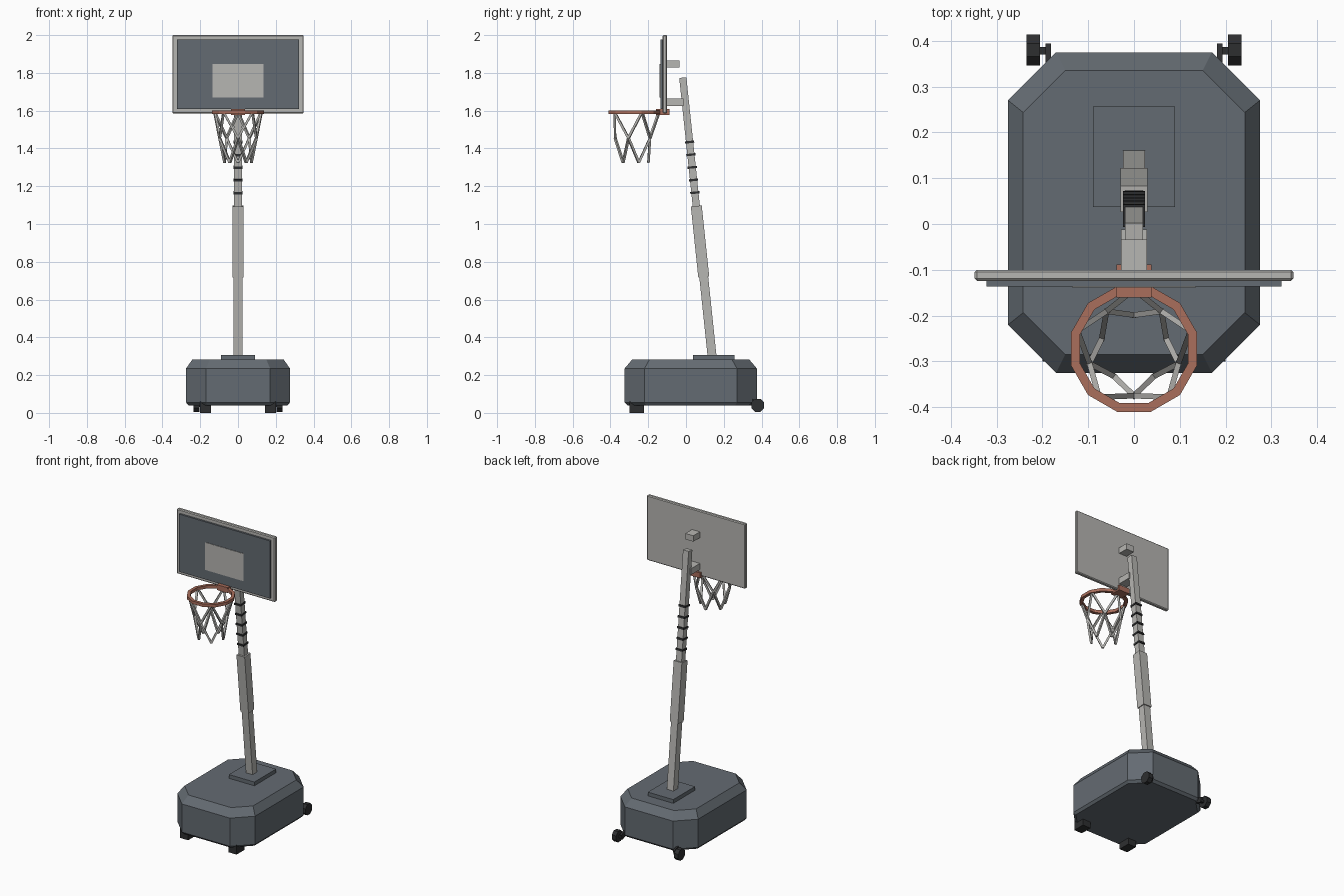
import bpy, bmesh, math
from mathutils import Vector, Matrix

old = bpy.data.objects.get("Cube")
if old:
    bpy.data.objects.remove(old, do_unlink=True)


def material(name, rgb):
    m = bpy.data.materials.new(name)
    m.use_nodes = True
    m.diffuse_color = (*rgb, 1)
    m.node_tree.nodes["Principled BSDF"].inputs["Base Color"].default_value = (*rgb, 1)
    return m


SLATE = material("slate", (0.127, 0.147, 0.168))
GREY = material("light grey", (0.47, 0.465, 0.445))
RUST = material("rust orange", (0.40, 0.157, 0.107))
BLACK = material("black", (0.027, 0.028, 0.030))


def finish(name, bm, mat):
    bmesh.ops.recalc_face_normals(bm, faces=bm.faces)
    mesh = bpy.data.meshes.new(name)
    bm.to_mesh(mesh)
    bm.free()
    mesh.materials.append(mat)
    obj = bpy.data.objects.new(name, mesh)
    bpy.context.scene.collection.objects.link(obj)
    return obj


def box(name, x, y, z, mat, bevel=0):
    """Box from (low, high) ranges on each axis."""
    bm = bmesh.new()
    bmesh.ops.create_cube(bm, size=1)
    for v in bm.verts:
        v.co = [r[0] if c < 0 else r[1] for c, r in zip(v.co, (x, y, z))]
    if bevel:
        bmesh.ops.bevel(bm, geom=bm.edges[:], offset=bevel, segments=1, affect='EDGES')
    return finish(name, bm, mat)


def add_bar(bm, a, b, width, depth):
    """Square bar between two points."""
    a, b = Vector(a), Vector(b)
    d = b - a
    rot = d.to_track_quat('Z', 'Y').to_matrix().to_4x4()
    size = Matrix.Diagonal((width, depth, d.length, 1))
    bmesh.ops.create_cube(bm, size=1, matrix=Matrix.Translation((a + b) / 2) @ rot @ size)


def bar(name, a, b, width, depth, mat):
    bm = bmesh.new()
    add_bar(bm, a, b, width, depth)
    return finish(name, bm, mat)


def loft(name, rings, mat, closed=False):
    """Skin a stack of matching point loops, capped unless closed."""
    bm = bmesh.new()
    loops = [[bm.verts.new(p) for p in ring] for ring in rings]
    n = len(loops[0])
    pairs = list(zip(loops, loops[1:])) + ([(loops[-1], loops[0])] if closed else [])
    for lo, hi in pairs:
        for i in range(n):
            j = (i + 1) % n
            bm.faces.new((lo[i], lo[j], hi[j], hi[i]))
    if not closed:
        bm.faces.new(loops[0])
        bm.faces.new(loops[-1])
    return finish(name, bm, mat)


# Weighted base: octagonal body with sloped shoulder
def octagon(inset, z):
    w, l, c = 0.275 - inset, 0.35 - inset * 1.2, 0.105 - inset * 0.4
    quarter = [(w, l - c), (w - c, l)]
    half = quarter + [(-x, y) for x, y in reversed(quarter)]
    return [(x, y + 0.025, z) for x, y in half + [(-x, -y) for x, y in half]]


loft("base", [octagon(0.012, 0.04), octagon(0, 0.055), octagon(0, 0.235), octagon(0.033, 0.282)], SLATE)
box("pole_plate", (-0.09, 0.09), (0.037, 0.257), (0.27, 0.306), SLATE)


# Leaning telescopic pole
def axis(z):
    return (0, 0.138 - (z - 0.3) * 0.105, z)


bar("lower_pole", axis(0.29), axis(0.75), 0.047, 0.047, GREY)
bar("pole_sleeve", axis(0.72), axis(1.095), 0.058, 0.058, GREY)
bar("upper_pole", axis(1.06), axis(1.775), 0.040, 0.038, GREY)
for i in range(5):
    z = 1.166 + i * 0.067
    bar(f"pole_ring_{i + 1}", axis(z - 0.006), axis(z + 0.006), 0.047, 0.049, BLACK)

# Backboard with raised panel, target plate and rear brackets
box("backboard", (-0.348, 0.348), (-0.124, -0.1), (1.585, 2.0), GREY, 0.005)
box("backboard_panel", (-0.322, 0.322), (-0.136, -0.12), (1.608, 1.976), SLATE)
box("target_plate", (-0.135, 0.135), (-0.139, -0.135), (1.67, 1.846), GREY)
box("upper_bracket", (-0.028, 0.028), (-0.102, -0.034), (1.828, 1.866), GREY)
box("lower_bracket", (-0.028, 0.028), (-0.102, -0.012), (1.624, 1.664), GREY)

# Hoop and its mount
CY = -0.273


def polar(r, degrees, z):
    a = math.radians(degrees)
    return (r * math.cos(a), CY + r * math.sin(a), z)


section = [(0.142, 1.583), (0.142, 1.602), (0.122, 1.602), (0.122, 1.583)]
loft("hoop", [[polar(r, 15 + 30 * i, z) for i in range(12)] for r, z in section], RUST, closed=True)
box("hoop_mount", (-0.038, 0.038), (-0.16, -0.088), (1.576, 1.61), RUST)

# Net: five zigzag diamonds hanging from the hoop
bm = bmesh.new()
for k in range(5):
    a = 18 + 72 * k
    top, tip = polar(0.13, a, 1.592), polar(0.074, a, 1.325)
    for side in (-36, 36):
        knot = polar(0.102, a + side, 1.455)
        add_bar(bm, top, knot, 0.012, 0.012)
        add_bar(bm, knot, tip, 0.012, 0.012)
finish("net", bm, GREY)

# Front feet and rear transport wheels
for name, s in (("left", 1), ("right", -1)):
    box(f"{name}_front_foot", sorted((s * 0.143, s * 0.2)), (-0.3, -0.222), (0, 0.06), BLACK)
    bar(f"{name}_wheel_arm", (s * 0.187, 0.27, 0.085), (s * 0.187, 0.388, 0.042), 0.012, 0.034, BLACK)
    bar(f"{name}_axle", (s * 0.181, 0.378, 0.04), (s * 0.21, 0.378, 0.04), 0.016, 0.016, BLACK)
    bm = bmesh.new()
    spin = Matrix.Translation((s * 0.22, 0.38, 0.04)) @ Matrix.Rotation(math.pi / 2, 4, 'Y')
    bmesh.ops.create_cone(bm, cap_ends=True, segments=8, radius1=0.037, radius2=0.037, depth=0.03,
                          matrix=spin @ Matrix.Rotation(math.pi / 8, 4, 'Z'))
    finish(f"{name}_wheel", bm, BLACK)
